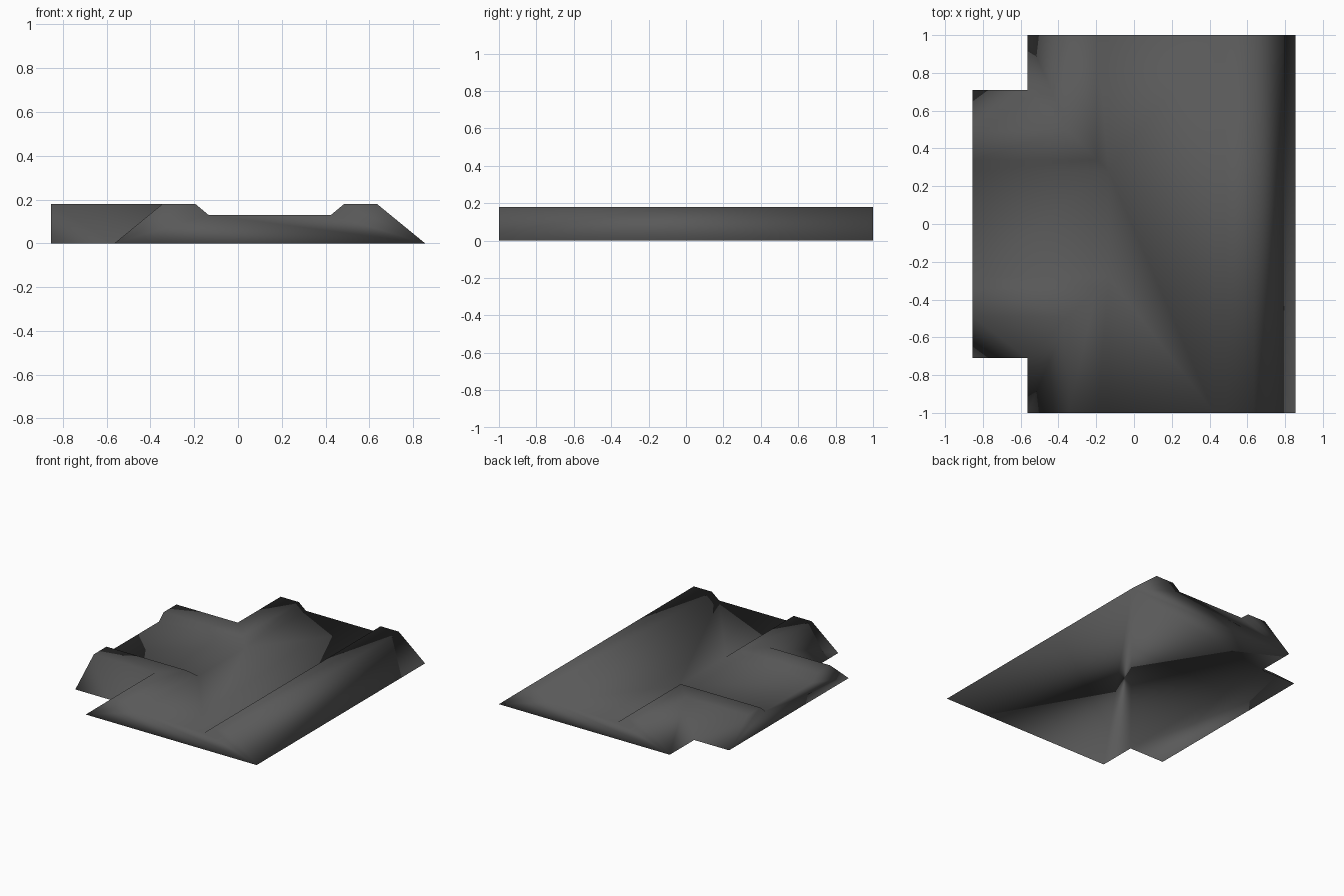
import bpy
import bmesh

cube = bpy.data.objects.get("Cube")
if cube:
    bpy.data.objects.remove(cube, do_unlink=True)

EDGE_X, END_Y = 0.855, 1.0        # outer limits of the tile
NOTCH_X, NOTCH_Y = -0.565, 0.71   # corner cut-outs beside the side branch
# Bank cross-section: (distance in from the outer edge, height)
PROFILE = [(0, 0), (0.22, 0.18), (0.37, 0.18), (0.43, 0.13)]

grey = bpy.data.materials.new("dark_grey")
grey.use_nodes = True
colour = (0.1, 0.1, 0.1, 1)
grey.diffuse_color = colour
shader = grey.node_tree.nodes["Principled BSDF"]
shader.inputs["Base Color"].default_value = colour
shader.inputs["Roughness"].default_value = 0.8

bm = bmesh.new()


def corner_rail(side, d, z):
    """Bank line that turns from a main end into the side branch."""
    x, y = NOTCH_X + d, NOTCH_Y - d
    path = [(x, END_Y), (x, y), (-EDGE_X, y)]
    return [bm.verts.new((px, side * py, z)) for px, py in path]


def straight_rail(d, z):
    """Bank line along the closed long side, front to back."""
    return [bm.verts.new((EDGE_X - d, y, z)) for y in (-END_Y, END_Y)]


back = [corner_rail(1, d, z) for d, z in PROFILE]
front = [corner_rail(-1, d, z) for d, z in PROFILE]
long_side = [straight_rail(d, z) for d, z in PROFILE]

# Sloping banks
for rails in (back, front, long_side):
    for low, high in zip(rails, rails[1:]):
        for i in range(len(low) - 1):
            bm.faces.new((low[i], low[i + 1], high[i + 1], high[i]))

# Underside and sunken floor share the same T-shaped outline
for level in (0, -1):
    bm.faces.new(back[level] + front[level][::-1] + long_side[level])

# Closed ends of the main run and of the branch
bm.faces.new([r[0] for r in front] + [r[0] for r in reversed(long_side)])
bm.faces.new([r[0] for r in back] + [r[1] for r in reversed(long_side)])
bm.faces.new([r[2] for r in back] + [r[2] for r in reversed(front)])

bmesh.ops.recalc_face_normals(bm, faces=bm.faces[:])
for face in bm.faces:
    face.smooth = True   # soft shading across every edge

mesh = bpy.data.meshes.new("trench_junction")
bm.to_mesh(mesh)
bm.free()
mesh.materials.append(grey)
tile = bpy.data.objects.new("trench_junction", mesh)
bpy.context.collection.objects.link(tile)
